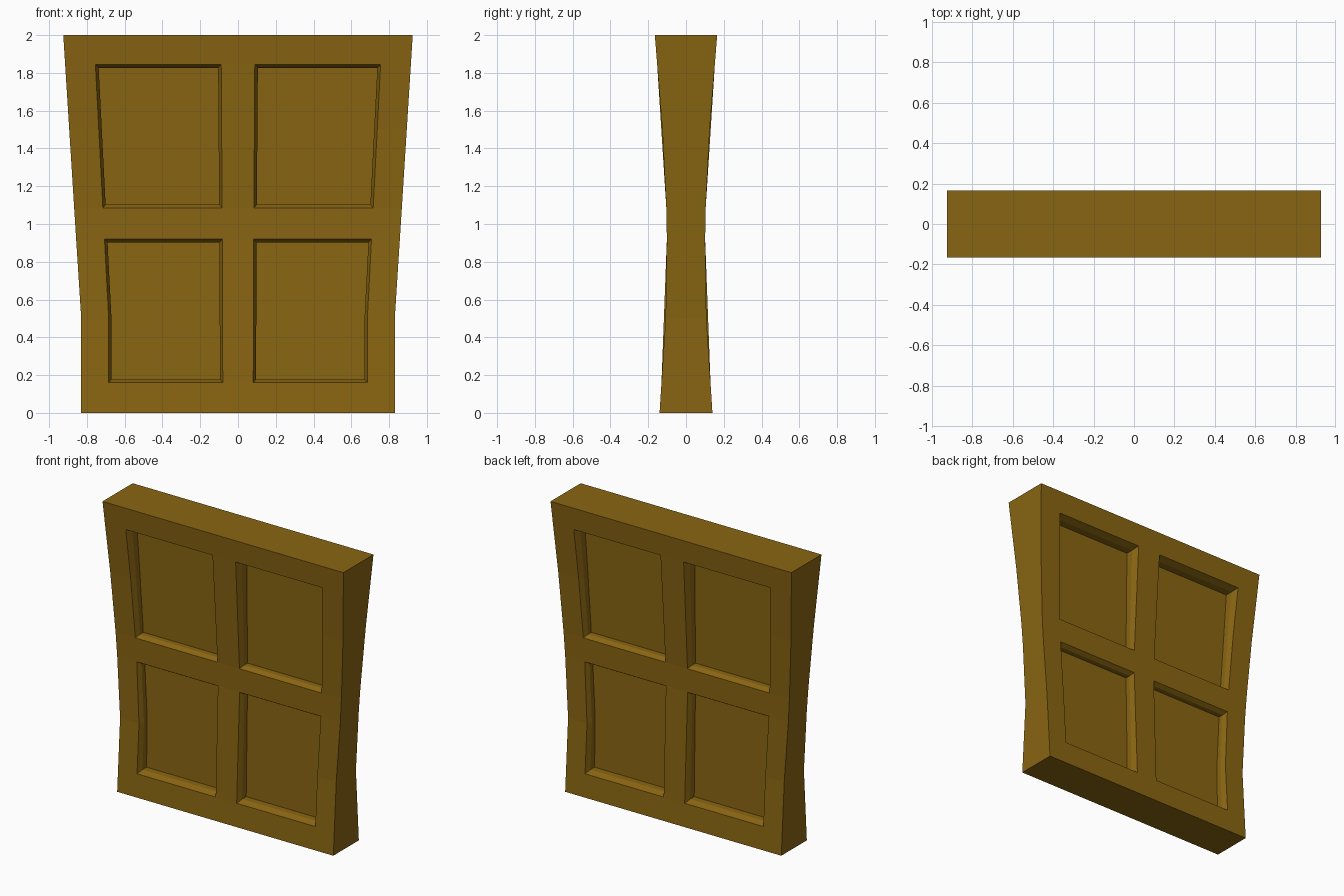
import bpy, bmesh

if "Cube" in bpy.data.objects:
    bpy.data.objects.remove(bpy.data.objects["Cube"])

# Flare of the slab: half width and half thickness by height
WIDTH = [(0, .83), (.5, .83), (1, .862), (2, .925)]
THICK = [(0, .14), (.5, .108), (1, .10), (1.5, .125), (2, .165)]
COLS = [-1, -.825, -.097, .097, .825, 1]
ROWS = [0, .16, .5, .92, 1.085, 1.5, 1.845, 2]
PANELS = [(.16, .5, .92), (1.085, 1.5, 1.845)]
INSET = .018


def lerp(table, z):
    for (a, p), (b, q) in zip(table, table[1:]):
        if z <= b:
            return p + (q - p) * (z - a) / (b - a)
    return table[-1][1]


def face(points):
    """Points are (u across, v depth, z), u and v being fractions of the half sizes."""
    bm.faces.new([bm.verts.new((u * lerp(WIDTH, z), v * lerp(THICK, z), z))
                  for u, v, z in points])


def rect(u0, u1, z0, z1, v):
    face([(u0, v, z0), (u1, v, z0), (u1, v, z1), (u0, v, z1)])


def panel(sx, side, z0, zm, z1):
    """Recessed panel: chamfered lip, straight wall, flat floor."""
    def ring(d, v):
        a, b = .097 + d, .825 - d
        return [(sx * u, side * v, z) for u, z in
                ((a, z0 + d), (b, z0 + d), (b, zm), (b, z1 - d), (a, z1 - d))]
    rings = [ring(0, 1), ring(INSET, .7), ring(INSET, .36)]
    for r, s in zip(rings, rings[1:]):
        for i in range(5):
            j = (i + 1) % 5
            face([r[i], r[j], s[j], s[i]])
    face(rings[-1])


bm = bmesh.new()
for side in (-1, 1):
    # Outer stiles
    for u0, u1 in ((-1, -.825), (.825, 1)):
        for z0, z1 in zip(ROWS, ROWS[1:]):
            rect(u0, u1, z0, z1, side)
    # Rails
    for z0, z1 in ((0, .16), (.92, 1.085), (1.845, 2)):
        for u0, u1 in zip(COLS[1:], COLS[2:-1]):
            rect(u0, u1, z0, z1, side)
    # Centre stile and recessed panels
    for z0, zm, z1 in PANELS:
        rect(-.097, .097, z0, z1, side)
        for sx in (-1, 1):
            panel(sx, side, z0, zm, z1)

# Side edges
for u in (-1, 1):
    for z0, z1 in zip(ROWS, ROWS[1:]):
        face([(u, -1, z0), (u, 1, z0), (u, 1, z1), (u, -1, z1)])
# Top and bottom edges
for z in (0, 2):
    for u0, u1 in zip(COLS, COLS[1:]):
        face([(u0, -1, z), (u1, -1, z), (u1, 1, z), (u0, 1, z)])

bmesh.ops.remove_doubles(bm, verts=bm.verts, dist=1e-5)
bmesh.ops.recalc_face_normals(bm, faces=bm.faces)
mesh = bpy.data.meshes.new("panelled_door")
bm.to_mesh(mesh)
bm.free()
door = bpy.data.objects.new("panelled_door", mesh)
bpy.context.collection.objects.link(door)

# Brown wood
wood = bpy.data.materials.new("wood")
wood.diffuse_color = (.25, .13, .006, 1)
wood.use_nodes = True
wood.node_tree.nodes["Principled BSDF"].inputs["Base Color"].default_value = wood.diffuse_color
mesh.materials.append(wood)
